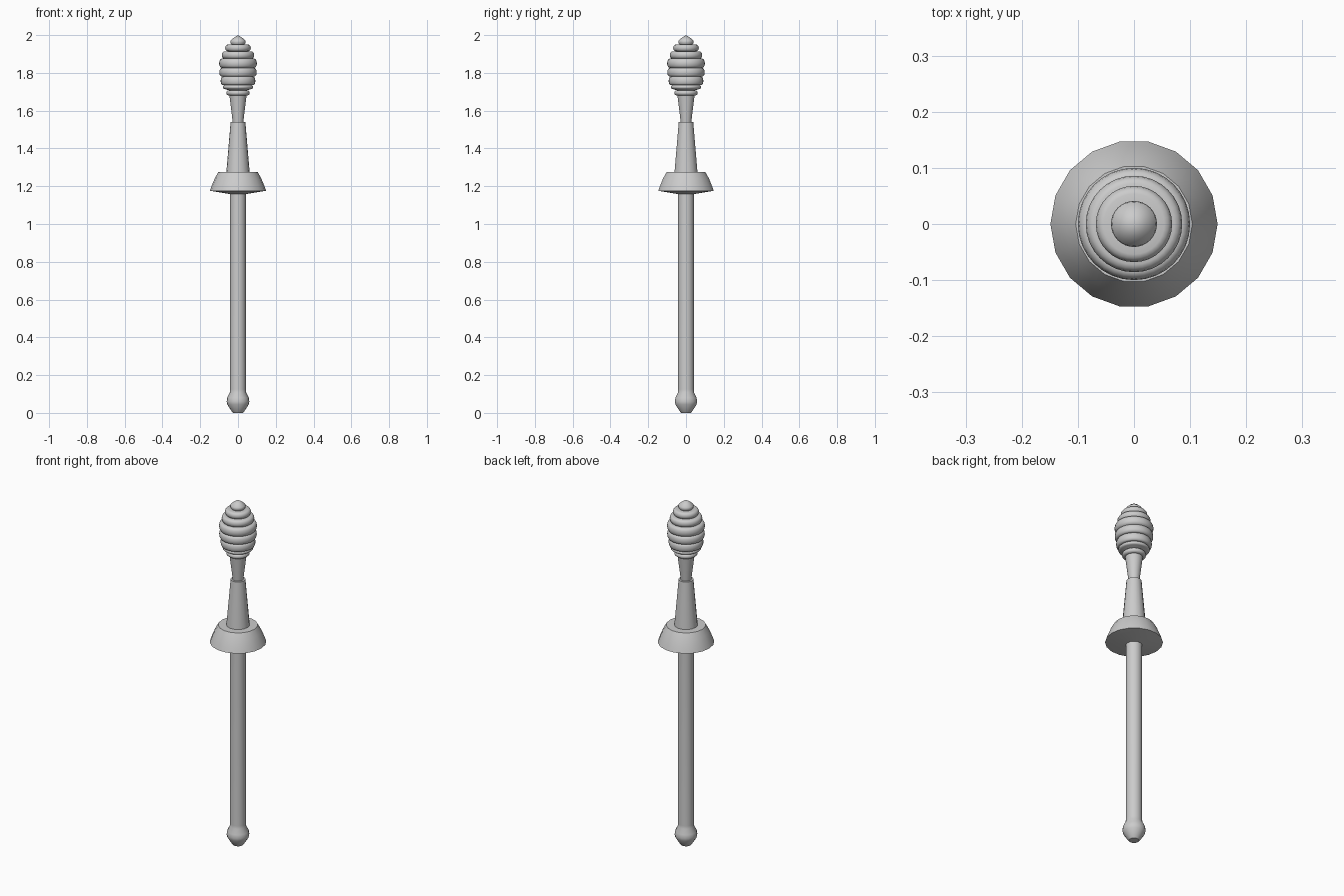
import bpy, bmesh, math

if "Cube" in bpy.data.objects:
    bpy.data.objects.remove(bpy.data.objects["Cube"])


def lathe(name, profile, sides=32, angle=35):
    """Revolve (radius, z) points, listed from bottom to top, about the z axis."""
    bm = bmesh.new()
    verts = [bm.verts.new((r, 0, z)) for r, z in profile]
    edges = [bm.edges.new(pair) for pair in zip(verts, verts[1:])]
    bmesh.ops.spin(bm, geom=verts + edges, cent=(0, 0, 0), axis=(0, 0, 1),
                   angle=math.tau, steps=sides, use_merge=False)
    bmesh.ops.remove_doubles(bm, verts=bm.verts, dist=1e-5)
    bmesh.ops.recalc_face_normals(bm, faces=bm.faces)
    mesh = bpy.data.meshes.new(name)
    bm.to_mesh(mesh)
    bm.free()
    obj = bpy.data.objects.new(name, mesh)
    bpy.context.collection.objects.link(obj)
    bpy.ops.object.select_all(action='DESELECT')
    obj.select_set(True)
    bpy.context.view_layer.objects.active = obj
    bpy.ops.object.shade_smooth_by_angle(angle=math.radians(angle))
    return obj


def bead(z0, z1, radius, bulge, steps=6):
    """Half-round ridge of a turned profile."""
    points = []
    for i in range(steps + 1):
        a = math.pi * i / steps
        points.append((radius - bulge + bulge * math.sin(a),
                       (z0 + z1) / 2 - (z1 - z0) / 2 * math.cos(a)))
    return points


# Long shaft with the rounded knob at its foot
lathe("shaft", [(0, 0), (0.026, 0), (0.036, 0.012), (0.057, 0.045),
                (0.060, 0.060), (0.057, 0.080), (0.043, 0.108),
                (0.042, 0.125), (0.042, 1.20), (0, 1.20)], 18, 50)

# Flared guard with a shallow cone underneath
lathe("guard", [(0, 1.157), (0.04, 1.158), (0.149, 1.176), (0.141, 1.198),
                (0.123, 1.242), (0.104, 1.275), (0, 1.275)], 18, 50)

# Tapered grip
lathe("grip", [(0, 1.27), (0.062, 1.27), (0.039, 1.54), (0, 1.54)], 18)

# Neck flaring up to the head
lathe("neck", [(0, 1.53), (0.027, 1.53), (0.034, 1.59),
               (0.046, 1.685), (0, 1.685)], 24)

# Ridged head: stacked beads closed by a pointed tip
ridges = [(1.680, 1.708, 0.062, 0.014), (1.715, 1.735, 0.081, 0.010),
          (1.735, 1.780, 0.092, 0.010), (1.780, 1.826, 0.099, 0.012),
          (1.826, 1.875, 0.100, 0.014), (1.875, 1.914, 0.086, 0.014),
          (1.914, 1.950, 0.068, 0.014)]
head = [(0, 1.680)]
for ridge in ridges:
    head += bead(*ridge)
head += [(0.034, 1.950), (0.041, 1.961), (0.039, 1.972), (0.022, 1.986), (0, 2.0)]
lathe("head", head, 32, 45)
